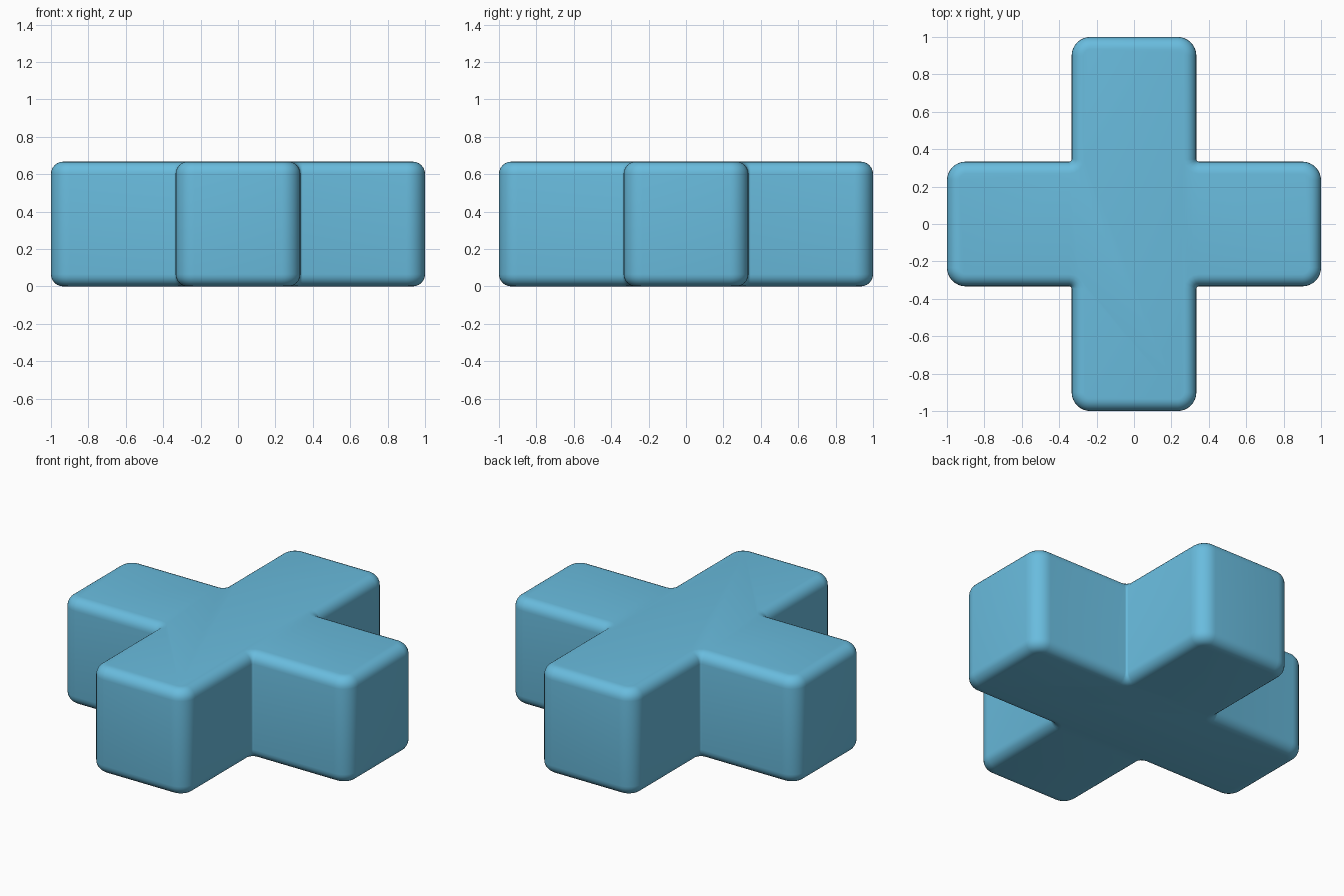
import bpy, bmesh, math

if "Cube" in bpy.data.objects:
    bpy.data.objects.remove(bpy.data.objects["Cube"])

W, L, H = 1 / 3, 1.0, 2 / 3     # arm half-width, arm length, height
R_OUT, R_IN = 0.10, 0.012       # plan radii of arm corners and inner notches
B = 0.065                       # rounding of top and bottom rims
SEG, RIM = 8, 6


def arc(cx, cy, r, a0, a1, n):
    return [(cx + r * math.cos(math.radians(a0 + (a1 - a0) * i / n)),
             cy + r * math.sin(math.radians(a0 + (a1 - a0) * i / n)))
            for i in range(n + 1)]


def outline(d):
    """Cross outline inset by d, counter-clockwise; one quarter repeated 4 times."""
    r = R_OUT - d
    quarter = (arc(L - R_OUT, -W + R_OUT, r, -90, 0, SEG)
               + arc(L - R_OUT, W - R_OUT, r, 0, 90, SEG)
               + arc(W + R_IN, W + R_IN, R_IN + d, 270, 180, 4))
    # the first arc starts where the previous quarter's notch ended
    pts = []
    for k in range(4):
        c, s = [(1, 0), (0, 1), (-1, 0), (0, -1)][k]
        pts += [(c * x - s * y, s * x + c * y) for x, y in quarter]
    return pts


# Rim profile: (inset, height) from bottom to top
angles = [math.radians(90 * i / RIM) for i in range(RIM + 1)]
profile = [(B * (1 - math.sin(a)), B * (1 - math.cos(a))) for a in angles]
profile += [(d, H - z) for d, z in reversed(profile)]

# Cross body: stacked outlines joined with quads, capped top and bottom
bm = bmesh.new()
rings = [[bm.verts.new((x, y, z)) for x, y in outline(d)] for d, z in profile]
n = len(rings[0])
for lo, hi in zip(rings, rings[1:]):
    for i in range(n):
        j = (i + 1) % n
        bm.faces.new((lo[i], lo[j], hi[j], hi[i]))
bm.faces.new(rings[-1])
bm.faces.new(rings[0][::-1])
bmesh.ops.remove_doubles(bm, verts=bm.verts, dist=1e-5)
bmesh.ops.recalc_face_normals(bm, faces=bm.faces)

mesh = bpy.data.meshes.new("cross_block")
bm.to_mesh(mesh)
bm.free()
obj = bpy.data.objects.new("cross_block", mesh)
bpy.context.collection.objects.link(obj)

# Sky blue colour
mat = bpy.data.materials.new("sky blue")
mat.diffuse_color = (0.141, 0.503, 0.73, 1)
mat.use_nodes = True
mat.node_tree.nodes["Principled BSDF"].inputs["Base Color"].default_value = mat.diffuse_color
mesh.materials.append(mat)

bpy.context.view_layer.objects.active = obj
obj.select_set(True)
bpy.ops.object.shade_smooth_by_angle(angle=math.radians(30))
